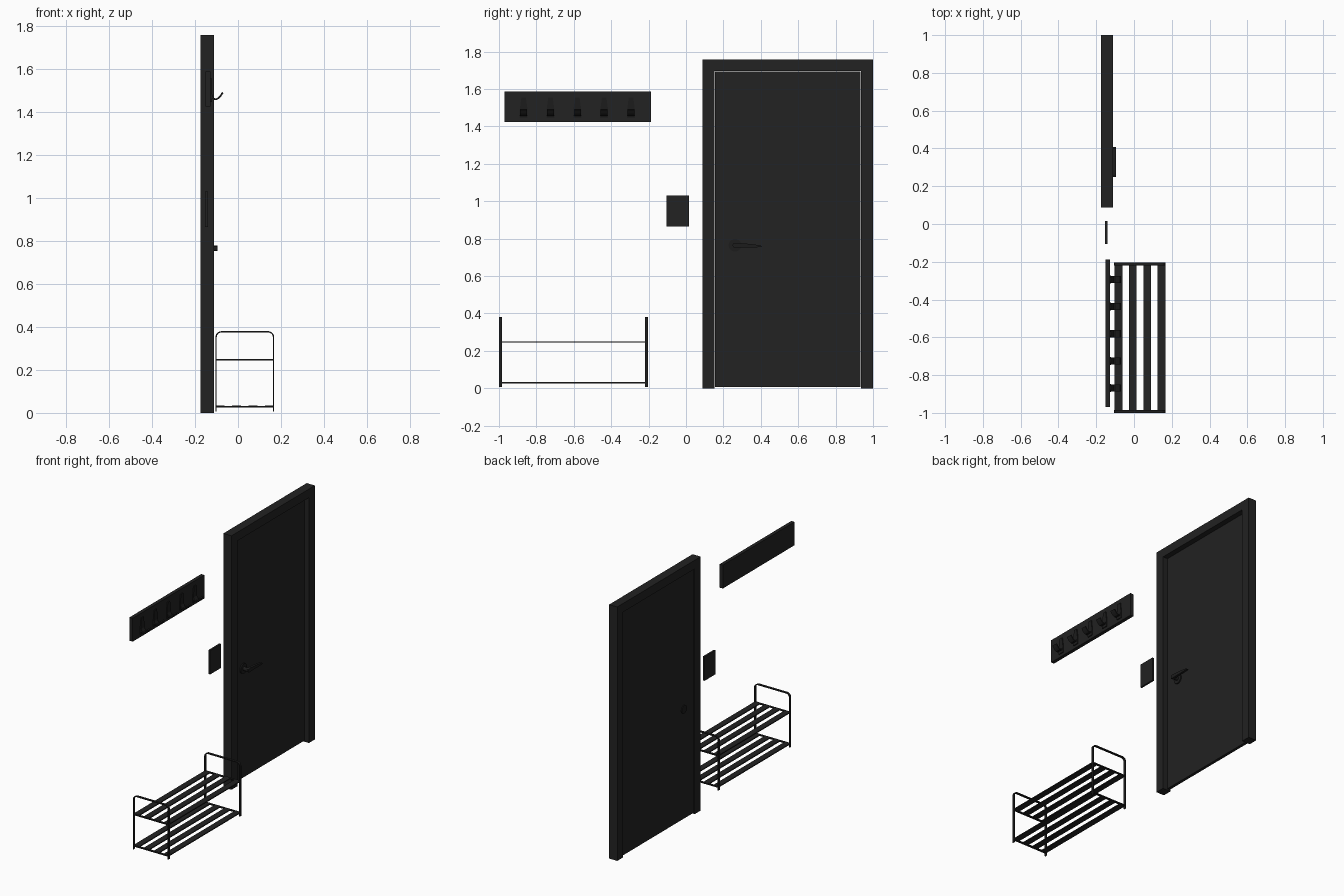
import bpy, bmesh, math
from mathutils import Vector

cube = bpy.data.objects.get("Cube")
if cube:
    bpy.data.objects.remove(cube, do_unlink=True)


def material(name, value):
    m = bpy.data.materials.new(name)
    m.use_nodes = True
    colour = (value, value, value, 1)
    m.diffuse_color = colour
    m.node_tree.nodes["Principled BSDF"].inputs["Base Color"].default_value = colour
    return m


CHARCOAL = material("charcoal", 0.016)
BLACK = material("black metal", 0.012)


def finish(name, bm, mat, smooth=False):
    bmesh.ops.recalc_face_normals(bm, faces=bm.faces)
    mesh = bpy.data.meshes.new(name)
    bm.to_mesh(mesh)
    bm.free()
    mesh.materials.append(mat)
    ob = bpy.data.objects.new(name, mesh)
    bpy.context.collection.objects.link(ob)
    if smooth:
        bpy.ops.object.select_all(action='DESELECT')
        ob.select_set(True)
        bpy.context.view_layer.objects.active = ob
        bpy.ops.object.shade_smooth_by_angle()
    return ob


def box(name, x, y, z, mat=CHARCOAL):
    """Box from (min, max) pairs."""
    bm = bmesh.new()
    bmesh.ops.create_cube(bm, size=1)
    for v in bm.verts:
        v.co = [lo + (c + 0.5) * (hi - lo) for c, (lo, hi) in zip(v.co, (x, y, z))]
    return finish(name, bm, mat)


def prism(name, points, axis, lo, hi, mat=CHARCOAL, smooth=False):
    """Extrude a closed 2D outline along x (points are y, z) or y (points are x, z)."""
    bm = bmesh.new()
    place = (lambda p: (lo, p[0], p[1])) if axis == 'x' else (lambda p: (p[0], lo, p[1]))
    face = bm.faces.new([bm.verts.new(place(p)) for p in points])
    ext = bmesh.ops.extrude_face_region(bm, geom=[face])
    move = Vector((hi - lo, 0, 0)) if axis == 'x' else Vector((0, hi - lo, 0))
    bmesh.ops.translate(bm, vec=move,
                        verts=[g for g in ext["geom"] if isinstance(g, bmesh.types.BMVert)])
    return finish(name, bm, mat, smooth)


def disc(name, y, z, radius, x0, x1, mat=BLACK):
    pts = [(y + radius * math.cos(a), z + radius * math.sin(a))
           for a in (i * math.tau / 32 for i in range(32))]
    return prism(name, pts, 'x', x0, x1, mat, True)


def strap(path, t):
    """Closed outline of thickness t around an open path."""
    left, right = [], []
    for i, p in enumerate(path):
        a, b = Vector(path[max(i - 1, 0)]), Vector(path[min(i + 1, len(path) - 1)])
        d = (b - a).normalized()
        n = Vector((-d.y, d.x)) * t / 2
        left.append(Vector(p) + n)
        right.append(Vector(p) - n)
    return left + right[::-1]


# Door casing: one inverted U outline
prism("door_casing", [(0.088, 0), (0.088, 1.757), (1, 1.757), (1, 0),
                      (0.935, 0), (0.935, 1.697), (0.153, 1.697), (0.153, 0)],
      'x', -0.174, -0.112)

# Door leaf, set back inside the casing
LEAF_BACK, LEAF_FRONT = -0.166, -0.146
box("door_leaf", (LEAF_BACK, LEAF_FRONT), (0.155, 0.933), (0.008, 1.694))

# Door handle: rose, neck and tapered lever, plus the rose on the back
HY, HZ = 0.262, 0.765
disc("handle_rose", HY, HZ, 0.034, LEAF_FRONT, LEAF_FRONT + 0.008)
disc("handle_neck", HY, HZ, 0.013, LEAF_FRONT, -0.1)
disc("rear_rose", HY, HZ, 0.028, LEAF_BACK - 0.005, LEAF_BACK)
prism("handle_lever", [(0.25, 0.755), (0.26, 0.752), (0.38, 0.754), (0.407, 0.757),
                       (0.4, 0.764), (0.35, 0.771), (0.27, 0.778), (0.25, 0.774)],
      'x', -0.111, -0.095, BLACK)

# Wall plate between door and coat rail
box("wall_plate", (-0.153, -0.14), (-0.105, 0.015), (0.864, 1.03))

# Coat rail with five curved hooks
box("coat_rail", (-0.151, -0.127), (-0.97, -0.187), (1.425, 1.587))
arm = [(-0.126, 1.485), (-0.12, 1.469), (-0.111, 1.46), (-0.1, 1.459),
       (-0.09, 1.465), (-0.08, 1.476), (-0.071, 1.49)]
for i in range(5):
    y = -0.868 + i * 0.1435
    prism(f"hook_plate_{i + 1}", [(y - 0.021, 1.445), (y + 0.021, 1.445), (y + 0.021, 1.49),
                                  (y + 0.012, 1.555), (y - 0.012, 1.555), (y - 0.021, 1.49)],
          'x', -0.127, -0.121, BLACK)
    prism(f"hook_arm_{i + 1}", strap(arm, 0.008), 'y', y - 0.019, y + 0.019, BLACK, True)

# Shoe rack: two flat-bar hoops with rounded top corners
X0, X1, TOP, R = -0.102, 0.165, 0.377, 0.025
hoop = [(X0, 0.007)]
for cx, start in ((X0 + R, math.pi), (X1 - R, math.pi / 2)):
    for k in range(9):
        a = start - k * math.pi / 16
        hoop.append((cx + R * math.cos(a), TOP - R + R * math.sin(a)))
hoop.append((X1, 0.007))
SHELVES = (0.247, 0.03)
for side, y in (("front", -0.992), ("rear", -0.212)):
    prism(f"rack_hoop_{side}", strap(hoop, 0.006), 'y', y - 0.008, y + 0.008, BLACK, True)
    for level, z in zip(("upper", "lower"), SHELVES):
        box(f"rack_crossbar_{side}_{level}", (X0, X1), (y - 0.007, y + 0.007),
            (z - 0.004, z + 0.003), BLACK)

# Shoe rack slats, four per shelf
for level, z in zip(("upper", "lower"), SHELVES):
    for i in range(4):
        x = -0.083 + i * 0.0765
        box(f"rack_slat_{level}_{i + 1}", (x - 0.021, x + 0.021), (-0.99, -0.214),
            (z - 0.003, z + 0.004))
